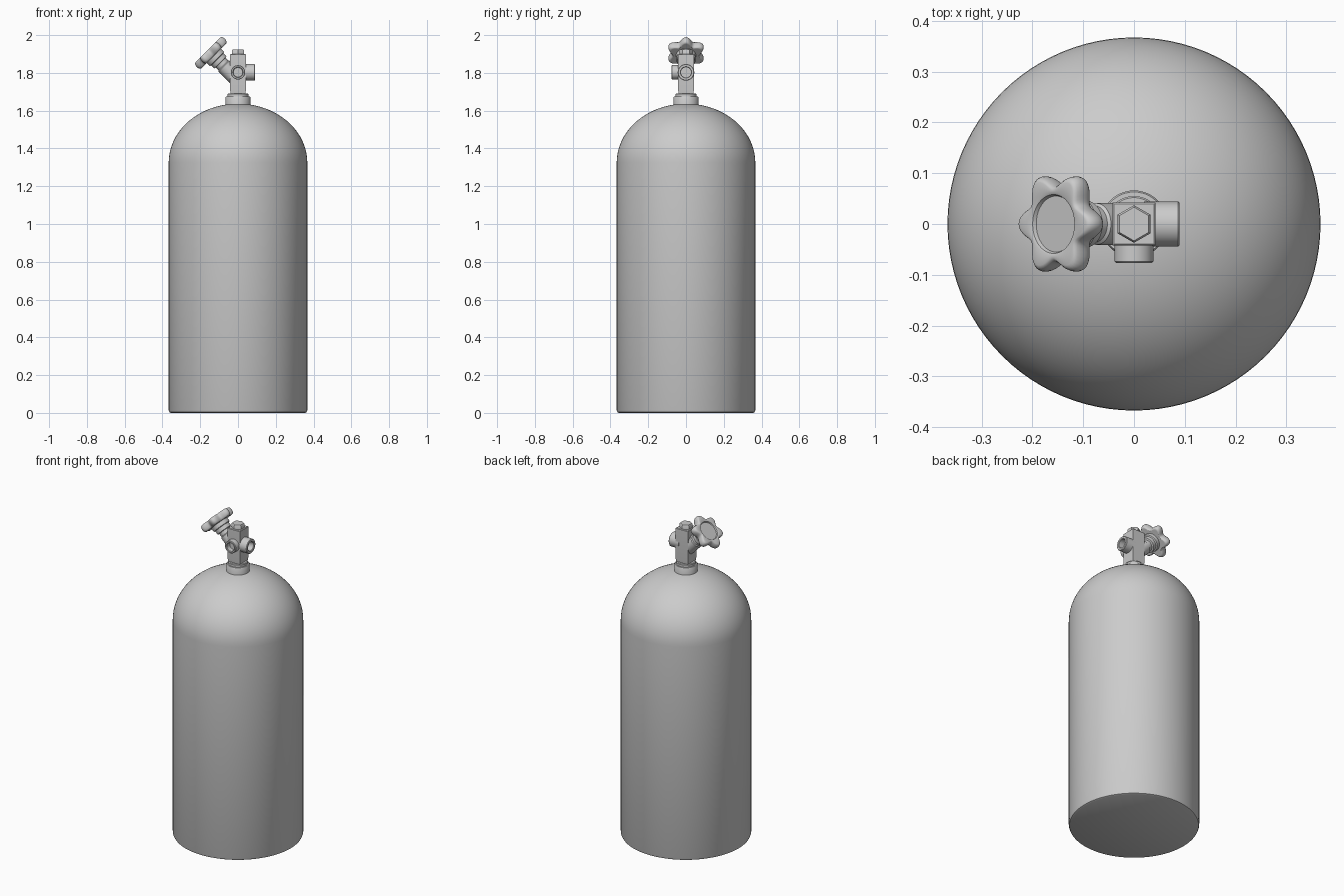
import bpy, bmesh
from math import sin, cos, pi, radians

if "Cube" in bpy.data.objects:
    bpy.data.objects.remove(bpy.data.objects["Cube"])


def revolve(name, profile, seg=48, loc=(0, 0, 0), rot=(0, 0, 0), phase=0.0, lobes=0):
    """Spin (radius, height[, lobe depth]) points round local z; radius 0 makes a pole."""
    bm = bmesh.new()
    rings = []
    for p in profile:
        r, h = p[0], p[1]
        amp = p[2] if len(p) > 2 else 0
        if r == 0:
            rings.append([bm.verts.new((0, 0, h))])
            continue
        ring = []
        for i in range(seg):
            a = phase + 2 * pi * i / seg
            q = r + amp * cos(lobes * a)
            ring.append(bm.verts.new((q * cos(a), q * sin(a), h)))
        rings.append(ring)
    for lo, hi in zip(rings, rings[1:]):
        for i in range(seg):
            j = (i + 1) % seg
            if len(lo) == 1:
                bm.faces.new((lo[0], hi[j], hi[i]))
            elif len(hi) == 1:
                bm.faces.new((lo[i], lo[j], hi[0]))
            else:
                bm.faces.new((lo[i], lo[j], hi[j], hi[i]))
    bmesh.ops.recalc_face_normals(bm, faces=bm.faces)
    me = bpy.data.meshes.new(name)
    bm.to_mesh(me)
    bm.free()
    me.shade_smooth()
    me.set_sharp_from_angle(angle=radians(35))
    ob = bpy.data.objects.new(name, me)
    ob.location = loc
    ob.rotation_euler = [radians(a) for a in rot]
    bpy.context.collection.objects.link(ob)
    return ob


# Tank: flat base, straight wall, elliptical dome
R, WALL, DOME = 0.367, 1.325, 0.312
tank = [(0, 0), (R - 0.012, 0), (R - 0.004, 0.004), (R, 0.014)]
tank += [(R * cos(a), WALL + DOME * sin(a)) for a in (pi / 2 * i / 20 for i in range(20))]
tank.append((0, WALL + DOME))
revolve("tank", tank, seg=96)

# Neck collar with a narrower upper ring
revolve("neck_collar", [(0, 1.61), (0.066, 1.61), (0.066, 1.67), (0.063, 1.675),
                        (0.055, 1.675), (0.055, 1.688), (0.052, 1.692), (0, 1.692)])

# Square valve body and hexagonal cap
side = 0.042 * 2 ** 0.5
revolve("valve_body", [(0, 1.68), (side - 0.006, 1.68), (side, 1.71), (side, 1.897),
                       (side - 0.004, 1.90), (0, 1.90)], seg=4, phase=pi / 4)
revolve("hex_cap", [(0, 1.89), (0.037, 1.89), (0.037, 1.92), (0.033, 1.925), (0, 1.925)],
        seg=6, phase=pi / 2)


# Hollow outlet ports, right and front
def port(name, radius, bore, length, rot):
    revolve(name, [(0, 0.02), (radius, 0.02), (radius, length - 0.003),
                   (radius - 0.003, length), (bore + 0.003, length),
                   (bore, length - 0.003), (bore, 0.045), (0, 0.045)],
            loc=(0, 0, 1.803), rot=rot)


port("side_outlet", 0.044, 0.027, 0.09, (0, 90, 0))
port("front_outlet", 0.038, 0.025, 0.077, (90, 0, 0))

# Slanted stem with stepped flanges
AXIS = dict(loc=(0, 0, 1.762), rot=(0, -45, 0))
revolve("valve_stem", [(0, 0), (0.041, 0), (0.041, 0.105), (0.036, 0.11), (0.036, 0.13),
                       (0.046, 0.133), (0.046, 0.155), (0.054, 0.158), (0.054, 0.185),
                       (0, 0.185)], **AXIS)

# Six-lobed handwheel with rounded rim and shallow dished face
rim = [(0, 0.181), (0.06, 0.181), (0.078, 0.181, 0.010)]
for i in range(9):
    a = -pi / 2 + pi * i / 8
    rim.append((0.079 + 0.012 * cos(a), 0.2035 + 0.0225 * sin(a), 0.0125 + 0.002 * cos(a)))
rim += [(0.062, 0.226), (0.058, 0.224), (0.055, 0.217), (0, 0.217)]
revolve("handwheel", rim, seg=96, lobes=6, **AXIS)
